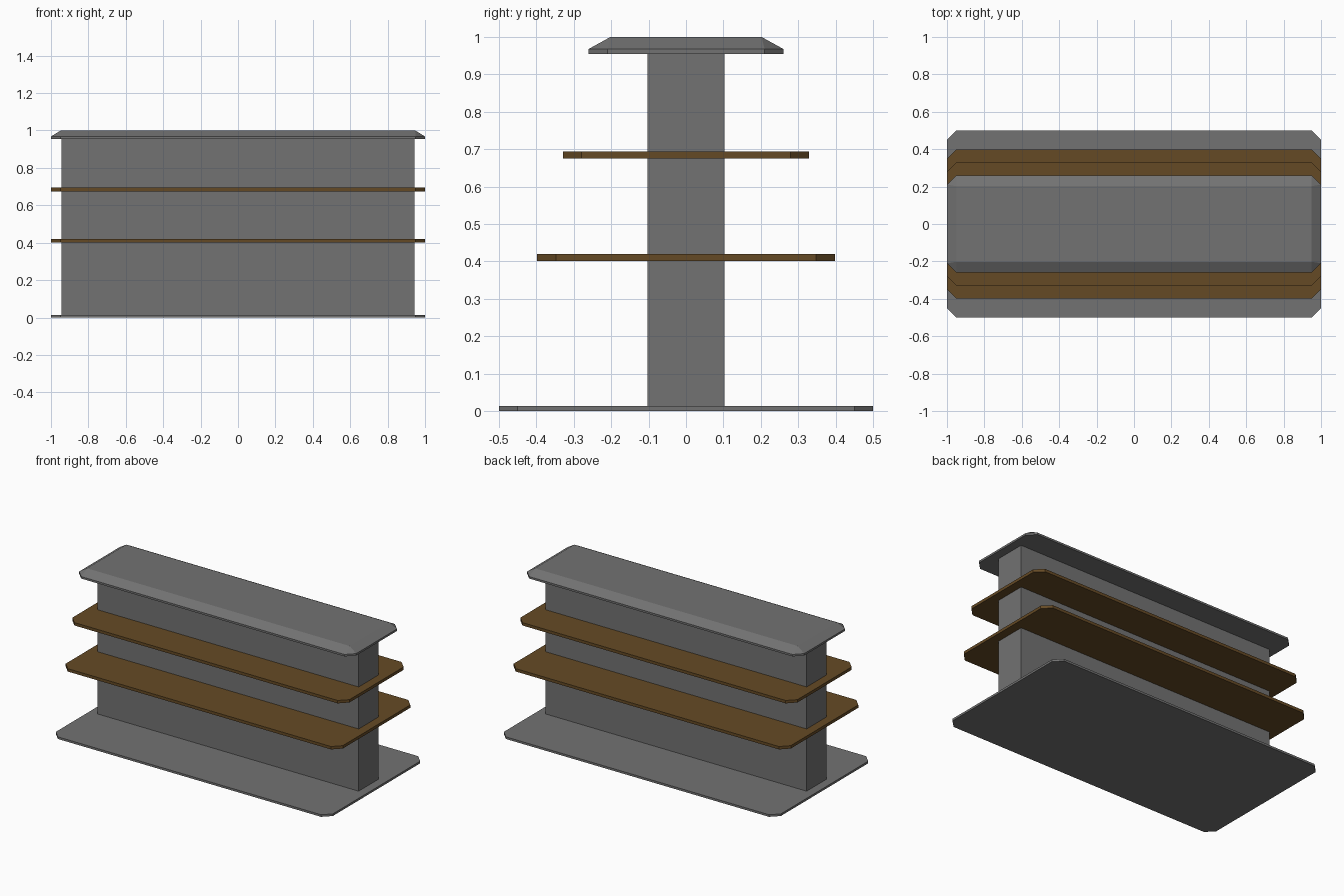
import bpy, bmesh

if "Cube" in bpy.data.objects:
    bpy.data.objects.remove(bpy.data.objects["Cube"])


def material(name, rgb):
    m = bpy.data.materials.new(name)
    m.diffuse_color = (*rgb, 1)
    m.use_nodes = True
    m.node_tree.nodes["Principled BSDF"].inputs["Base Color"].default_value = m.diffuse_color
    return m


grey = material("grey metal", (0.17, 0.17, 0.17))
brown = material("brown wood", (0.13, 0.068, 0.018))


def outline(hx, hy, c):
    """Rectangle with corners cut by c, two points per corner."""
    return [(hx, hy - c), (hx - c, hy), (-hx + c, hy), (-hx, hy - c),
            (-hx, -hy + c), (-hx + c, -hy), (hx - c, -hy), (hx, -hy + c)]


def loft(name, mat, rings):
    """Stack of (half_x, half_y, corner_cut, z) rings, capped at both ends."""
    bm = bmesh.new()
    loops = [[bm.verts.new((x, y, z)) for x, y in outline(hx, hy, c)]
             for hx, hy, c, z in rings]
    for a, b in zip(loops, loops[1:]):
        for i in range(8):
            j = (i + 1) % 8
            bm.faces.new((a[i], a[j], b[j], b[i]))
    bm.faces.new(loops[0][::-1])
    bm.faces.new(loops[-1])
    # merge doubled points where the corner cut is zero
    bmesh.ops.remove_doubles(bm, verts=bm.verts, dist=1e-5)
    bmesh.ops.recalc_face_normals(bm, faces=bm.faces)
    me = bpy.data.meshes.new(name)
    bm.to_mesh(me)
    bm.free()
    me.materials.append(mat)
    ob = bpy.data.objects.new(name, me)
    bpy.context.collection.objects.link(ob)
    return ob


# floor plate
loft("base_plate", grey, [(1, 0.5, 0.05, 0), (1, 0.5, 0.05, 0.014)])

# upright core
loft("centre_panel", grey, [(0.943, 0.103, 0, 0.014), (0.943, 0.103, 0, 0.955)])

# shelves, narrower towards the top
for name, hy, z in (("lower_shelf", 0.398, 0.401), ("upper_shelf", 0.329, 0.675)):
    loft(name, brown, [(1, hy, 0.05, z), (1, hy, 0.05, z + 0.019)])

# top cap with sloped rim
loft("top_cap", grey, [(1, 0.26, 0.05, 0.955), (1, 0.26, 0.05, 0.968),
                       (0.948, 0.202, 0, 1.0)])
